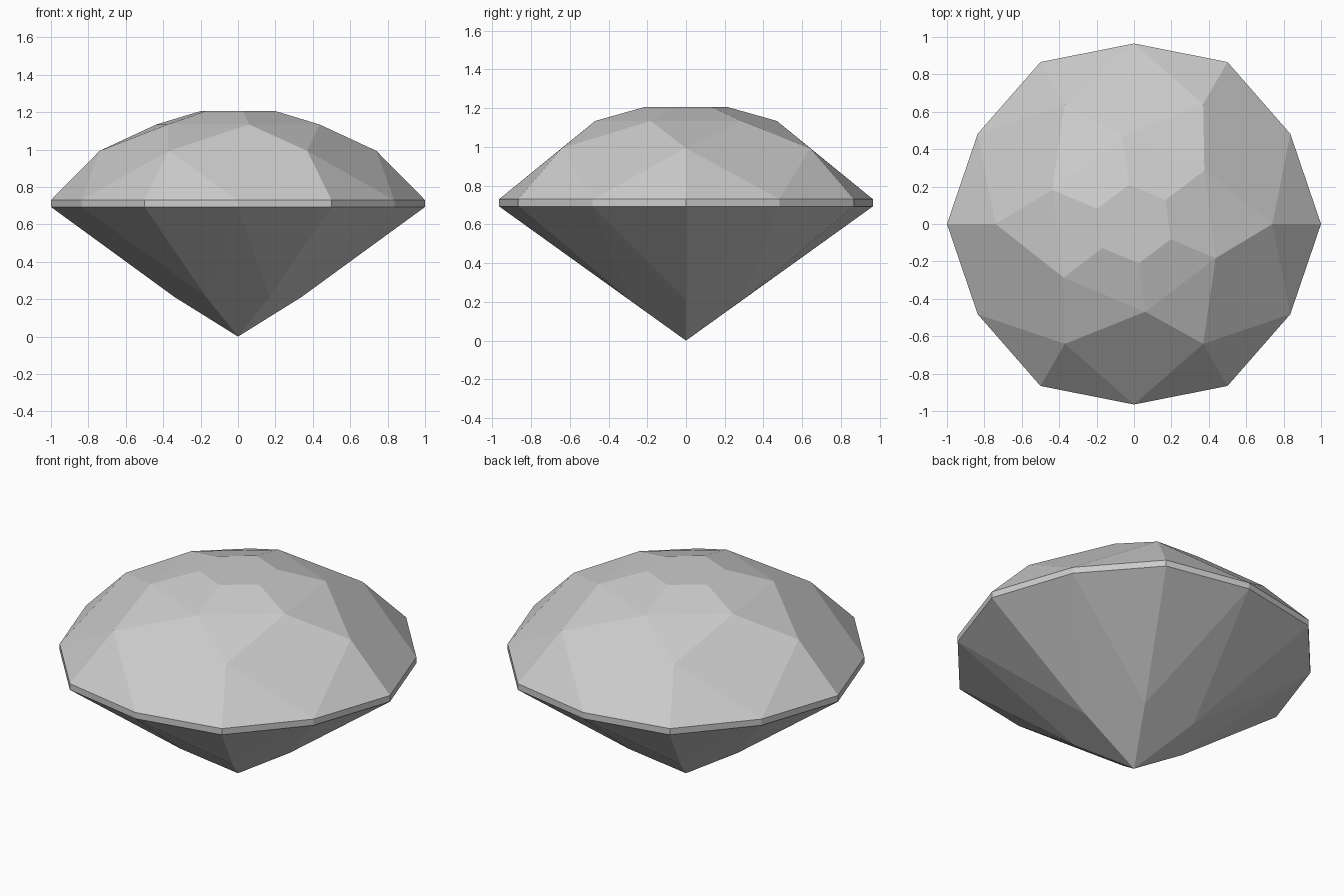
import bpy
from math import cos, sin, radians

cube = bpy.data.objects.get("Cube")
if cube:
    bpy.data.objects.remove(cube, do_unlink=True)

SIDES = 6
TWIST = 37.3
GIRDLE_TOP, GIRDLE_BOTTOM = 0.73, 0.693

mat = bpy.data.materials.new("pale_grey_stone")
mat.use_nodes = True
grey = (0.6, 0.6, 0.6, 1)
mat.diffuse_color = grey
mat.node_tree.nodes["Principled BSDF"].inputs["Base Color"].default_value = grey


def ring(radius, z, start=0):
    """Six evenly spaced points at one height."""
    angles = [radians(start + 360 * i / SIDES) for i in range(SIDES)]
    return [(radius * cos(a), radius * sin(a), z) for a in angles]


def girdle_ring(z):
    """Twelve points, alternating wide corners and narrower mid points."""
    return [p for pair in zip(ring(1, z), ring(0.965, z, 30)) for p in pair]


def build(name, facets):
    """Make a flat-shaded, welded object from a list of facets."""
    points = list(dict.fromkeys(p for f in facets for p in f))
    index = {p: i for i, p in enumerate(points)}
    mesh = bpy.data.meshes.new(name)
    mesh.from_pydata(points, [], [[index[p] for p in f] for f in facets])
    mesh.materials.append(mat)
    mesh.update()
    obj = bpy.data.objects.new(name, mesh)
    bpy.context.collection.objects.link(obj)


upper, lower = girdle_ring(GIRDLE_TOP), girdle_ring(GIRDLE_BOTTOM)
shoulder = ring(0.74, 0.993)
star = ring(0.473, 1.134, TWIST)
table = ring(0.212, 1.207, TWIST)
waist = ring(0.34, 0.212)
tip = (0, 0, 0)

# Crown: girdle triangles, kites, star triangles, sloping border and flat table
crown, pavilion = [table], []
for i in range(SIDES):
    j = (i + 1) % SIDES
    corner, mid, before = 2 * i, 2 * i + 1, 2 * i - 1
    crown += [
        (upper[corner], upper[mid], shoulder[i]),
        (upper[before], upper[corner], shoulder[i]),
        (upper[mid], shoulder[j], star[i], shoulder[i]),
        (shoulder[i], star[i], star[i - 1]),
        (star[i], star[j], table[j], table[i]),
    ]
    # Pavilion: long kites to the tip with paired triangles under the girdle
    pavilion += [
        (lower[mid], lower[corner], waist[i]),
        (lower[corner], lower[before], waist[i]),
        (lower[mid], waist[i], tip, waist[j]),
    ]
build("crown", crown)
build("pavilion", pavilion)

# Girdle: thin upright band between crown and pavilion
count = 2 * SIDES
build("girdle", [(lower[i], lower[(i + 1) % count], upper[(i + 1) % count], upper[i])
                 for i in range(count)])
